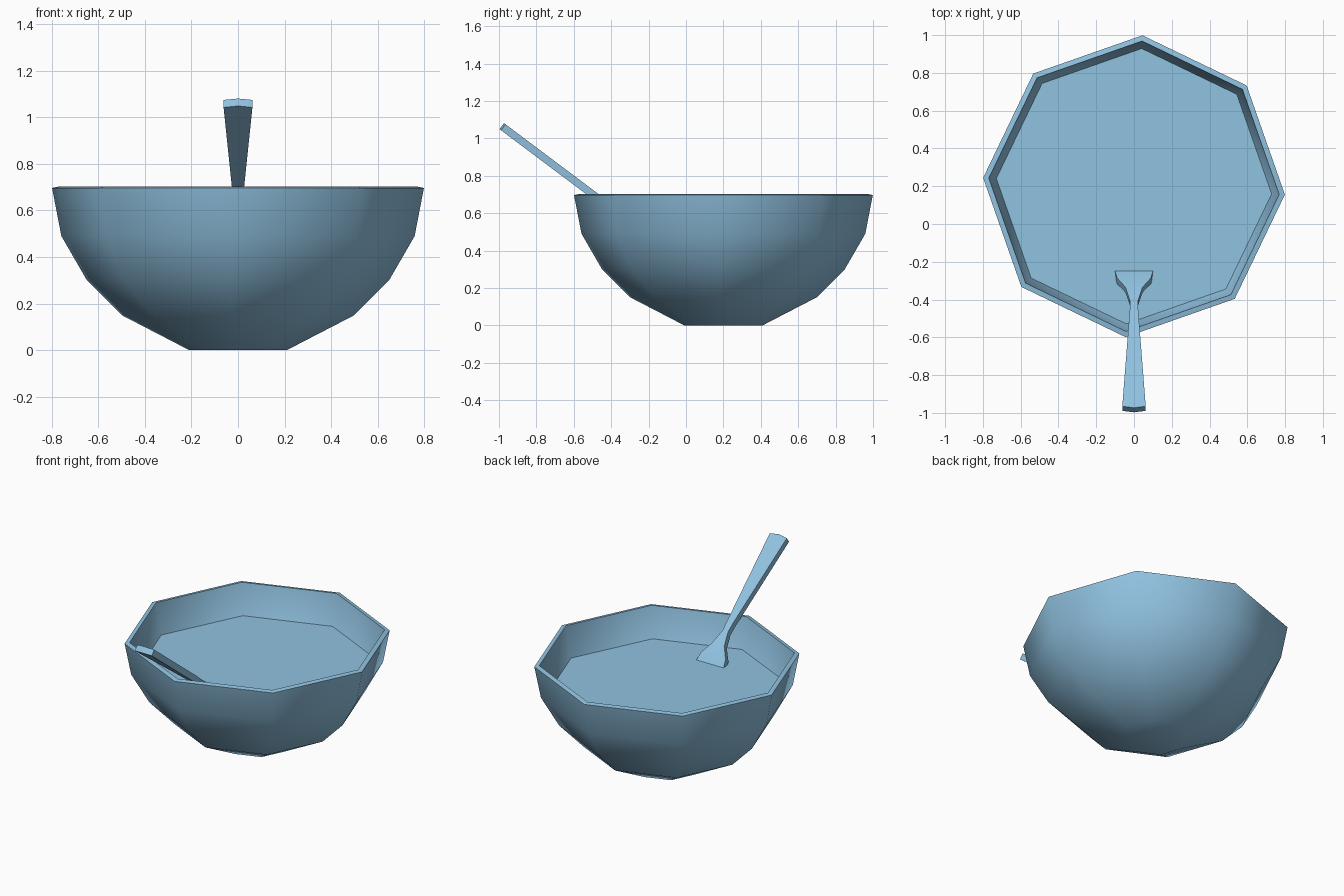
import bpy, bmesh, math
from mathutils import Vector

cube = bpy.data.objects.get("Cube")
if cube:
    bpy.data.objects.remove(cube, do_unlink=True)

SIDES = 8
CENTRE_Y = 0.2
TURN = math.radians(-3.2)

# Single pale blue material
blue = bpy.data.materials.new("pale_blue")
blue.use_nodes = True
colour = (0.28, 0.54, 0.75, 1)
blue.diffuse_color = colour
blue.node_tree.nodes["Principled BSDF"].inputs["Base Color"].default_value = colour


def finish(bm, name):
    bmesh.ops.recalc_face_normals(bm, faces=bm.faces)
    mesh = bpy.data.meshes.new(name)
    bm.to_mesh(mesh)
    bm.free()
    mesh.materials.append(blue)
    obj = bpy.data.objects.new(name, mesh)
    bpy.context.collection.objects.link(obj)
    return obj


def smooth(obj, degrees):
    bpy.ops.object.select_all(action='DESELECT')
    obj.select_set(True)
    bpy.context.view_layer.objects.active = obj
    bpy.ops.object.shade_smooth_by_angle(angle=math.radians(degrees))


def ring(bm, radius, z):
    angles = [TURN + math.tau * i / SIDES for i in range(SIDES)]
    return [bm.verts.new((radius * math.cos(a), CENTRE_Y + radius * math.sin(a), z))
            for a in angles]


# Bowl: outer wall, rim and inner wall as one turned profile
profile = [(0.21, 0), (0.5, 0.15), (0.65, 0.3), (0.76, 0.49), (0.8, 0.697),
           (0.77, 0.703), (0.73, 0.5), (0.62, 0.32), (0.48, 0.18), (0.2, 0.03)]
bm = bmesh.new()
rings = [ring(bm, r, z) for r, z in profile]
for low, high in zip(rings, rings[1:]):
    for i in range(SIDES):
        j = (i + 1) % SIDES
        bm.faces.new((low[i], low[j], high[j], high[i]))
bm.faces.new(rings[0])
bm.faces.new(rings[-1])
smooth(finish(bm, "bowl"), 50)

# Flat surface of the contents
bm = bmesh.new()
bm.faces.new(ring(bm, 0.733, 0.5))
contents = finish(bm, "contents")
if contents.data.polygons[0].normal.z < 0:
    contents.data.flip_normals()

# Spoon: upper surface from stations (y, z, half width), then thickened
stations = [(-0.965, 1.075, 0.062), (-0.465, 0.7, 0.023), (-0.41, 0.655, 0.02),
            (-0.335, 0.595, 0.045), (-0.285, 0.54, 0.09), (-0.25, 0.5, 0.1),
            (-0.2, 0.43, 0.095), (-0.15, 0.35, 0.06)]
bm = bmesh.new()
rows = [[bm.verts.new((x * w, y, z)) for x in (-1, 0, 1)] for y, z, w in stations]
rows[0][1].co += Vector((0, -0.008, 0.006))  # bowed handle tip
for a, b in zip(rows, rows[1:]):
    for i in range(2):
        bm.faces.new((a[i], a[i + 1], b[i + 1], b[i]))
spoon = finish(bm, "spoon")
if spoon.data.polygons[0].normal.z < 0:
    spoon.data.flip_normals()
thick = spoon.modifiers.new("thickness", 'SOLIDIFY')
thick.thickness = 0.04
thick.offset = -1
bpy.ops.object.select_all(action='DESELECT')
spoon.select_set(True)
bpy.context.view_layer.objects.active = spoon
bpy.ops.object.modifier_apply(modifier=thick.name)
smooth(spoon, 40)
